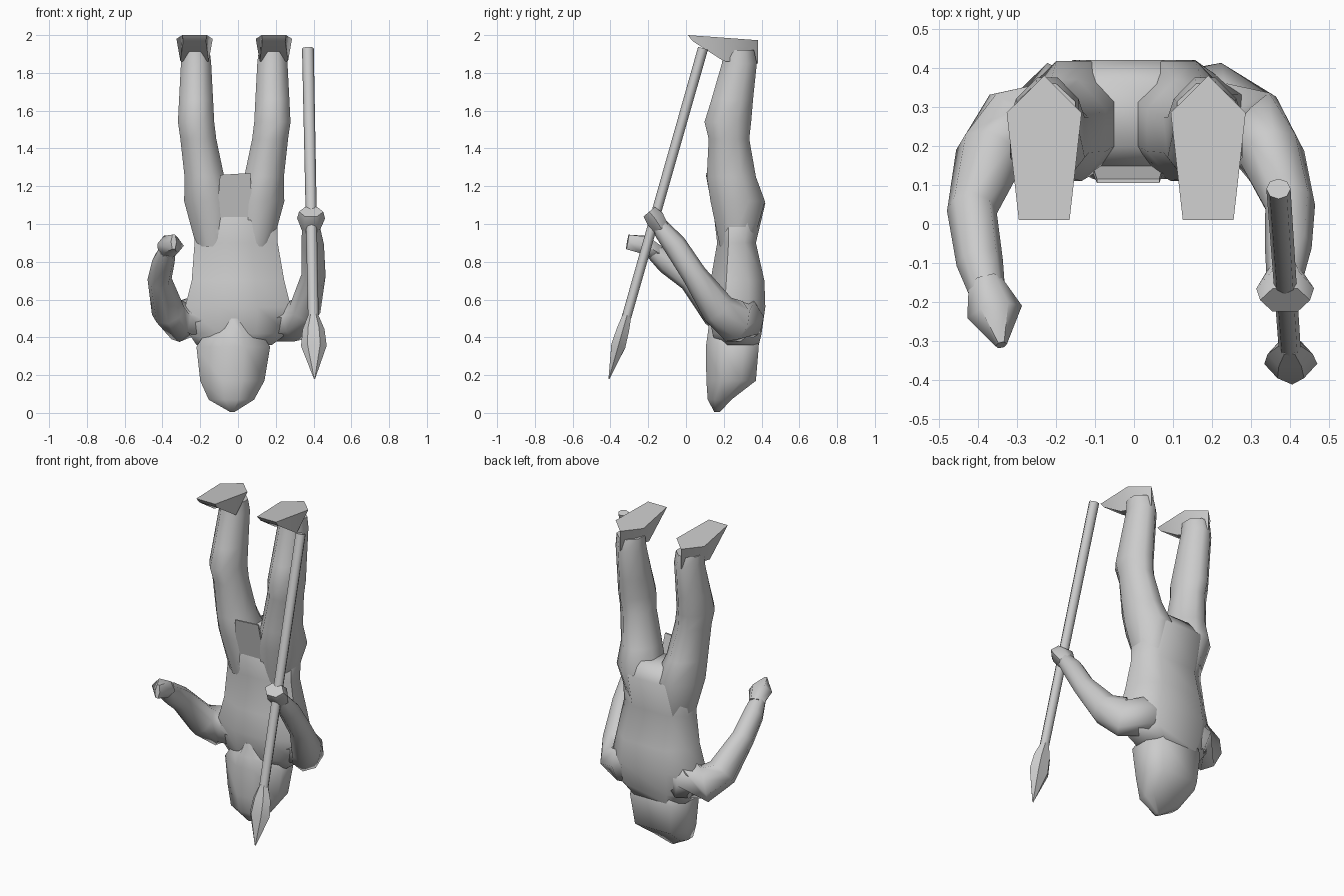
import bpy, bmesh, math
from mathutils import Vector

X = Vector((1, 0, 0))


def finish(name, rings, angle=60):
    """Skin a list of equal-length point rings and cap the ends."""
    bm = bmesh.new()
    loops = [[bm.verts.new(p) for p in r] for r in rings]
    n = len(loops[0])
    for a, b in zip(loops, loops[1:]):
        for i in range(n):
            j = (i + 1) % n
            bm.faces.new((a[i], a[j], b[j], b[i]))
    bm.faces.new(loops[0][::-1])
    bm.faces.new(loops[-1])
    bmesh.ops.recalc_face_normals(bm, faces=bm.faces)
    me = bpy.data.meshes.new(name)
    bm.to_mesh(me)
    bm.free()
    ob = bpy.data.objects.new(name, me)
    bpy.context.collection.objects.link(ob)
    bpy.context.view_layer.objects.active = ob
    bpy.ops.object.select_all(action='DESELECT')
    ob.select_set(True)
    bpy.ops.object.shade_smooth_by_angle(angle=math.radians(angle))
    return ob


def stack(name, sections, front=1.0, back=1.0, n=8):
    """Horizontal sections: z, centre x, half width, front y, back y."""
    rings = []
    k = 1 / math.cos(math.pi / n)
    for z, cx, hx, yf, yb in sections:
        ring = []
        for i in range(n):
            a = 2 * math.pi * (i + .5) / n
            c, s = math.cos(a) * k, math.sin(a) * k
            w = front if s < -.7 else back if s > .7 else 1
            ring.append((cx + c * hx * w, (yf + yb) / 2 + s * (yb - yf) / 2, z))
        rings.append(ring)
    return finish(name, rings)


def tube(name, path, n=8, angle=60):
    """Sections square to a path: x, y, z, half width, half depth."""
    rings = []
    pts = [Vector(p[:3]) for p in path]
    for i, p in enumerate(path):
        d = (pts[min(i + 1, len(pts) - 1)] - pts[max(i - 1, 0)]).normalized()
        u = (X - d * d.x).normalized()
        v = d.cross(u)
        rings.append([pts[i] + u * math.cos(2 * math.pi * j / n) * p[3]
                      + v * math.sin(2 * math.pi * j / n) * p[4] for j in range(n)])
    return finish(name, rings, angle)


# torso, upside down: hips at the top, shoulders below
stack("torso", [(1.19, -.02, .12, .2, .37), (1.11, -.015, .22, .14, .42),
                (.9, -.01, .22, .165, .37), (.7, 0, .245, .13, .415),
                (.56, 0, .28, .115, .42), (.42, 0, .26, .14, .40),
                (.36, -.02, .2, .16, .385)], front=.9, back=1.35)

# hooded head with pointed crown, chin and flat back
stack("head", [(.5, -.02, .05, .125, .3), (.42, -.025, .15, .115, .385),
               (.35, -.025, .195, .105, .385), (.17, -.03, .17, .108, .37),
               (.07, -.035, .12, .115, .24), (.005, -.03, .012, .15, .18)],
      front=.75, back=1.75)

# legs and wedge feet, mirrored about the hip centre
for side, s in (("left", -1), ("right", 1)):
    def mx(x):
        return -.02 + s * x
    stack(side + "_leg", [(.88, mx(.1), .1, .18, .35), (1.12, mx(.135), .13, .13, .418),
                          (1.25, mx(.158), .105, .11, .37), (1.45, mx(.19), .095, .12, .335),
                          (1.54, mx(.202), .096, .098, .345), (1.66, mx(.202), .09, .135, .355),
                          (1.85, mx(.202), .08, .19, .375), (1.92, mx(.205), .075, .2, .36)], back=.8)
    sole = [(-.065, .01, 2.0), (.065, .01, 2.0), (.096, .285, 1.98), (0, .38, 1.973), (-.096, .285, 1.98)]
    ankle = [(-.06, .035, 1.968), (.06, .035, 1.968), (.075, .2, 1.862), (0, .38, 1.85), (-.075, .2, 1.862)]
    finish(side + "_foot", [[(mx(.21) + x, y, z) for x, y, z in r] for r in (ankle, sole)], 60)

# front loincloth panel
finish("loincloth", [[(-.12, .165, .95), (.085, .165, .95), (.085, .19, .95), (-.12, .19, .95)],
                     [(-.095, .105, 1.26), (.065, .105, 1.27), (.065, .115, 1.27), (-.095, .115, 1.26)]], 30)

# arms
tube("left_arm", [(-.1, .29, .53, .1, .1), (-.2, .29, .5, .12, .13), (-.31, .255, .485, .1, .115),
                  (-.37, .17, .54, .09, .095), (-.415, .03, .71, .064, .072),
                  (-.395, -.1, .80, .06, .064), (-.375, -.18, .86, .046, .042)])
tube("right_arm", [(.1, .29, .53, .1, .1), (.2, .29, .5, .12, .13), (.3, .255, .485, .1, .115),
                   (.355, .17, .55, .085, .092), (.4, .045, .73, .064, .066),
                   (.395, -.06, .89, .06, .062), (.385, -.15, 1.0, .045, .045)])

# open left hand and gripping right hand
tube("left_hand", [(-.38, -.15, .85, .045, .045), (-.357, -.225, .89, .072, .055),
                   (-.34, -.31, .905, .015, .045)], 6)
tube("right_hand", [(.385, -.12, .96, .045, .045), (.387, -.165, 1.03, .074, .058),
                    (.387, -.195, 1.065, .064, .045)], 6)

# spear: shaft and flattened blade along one axis
butt, tip = Vector((.37, .09, 1.93)), Vector((.405, -.408, .18))


def along(t, w, d):
    return (*butt.lerp(tip, t), w, d)


tube("spear_shaft", [along(0, .031, .027), along(.9, .028, .025)], 8)
tube("spear_blade", [along(.805, .026, .026), along(.85, .058, .038), along(.9, .068, .044),
                     along(1, .003, .003)], 6, 30)
